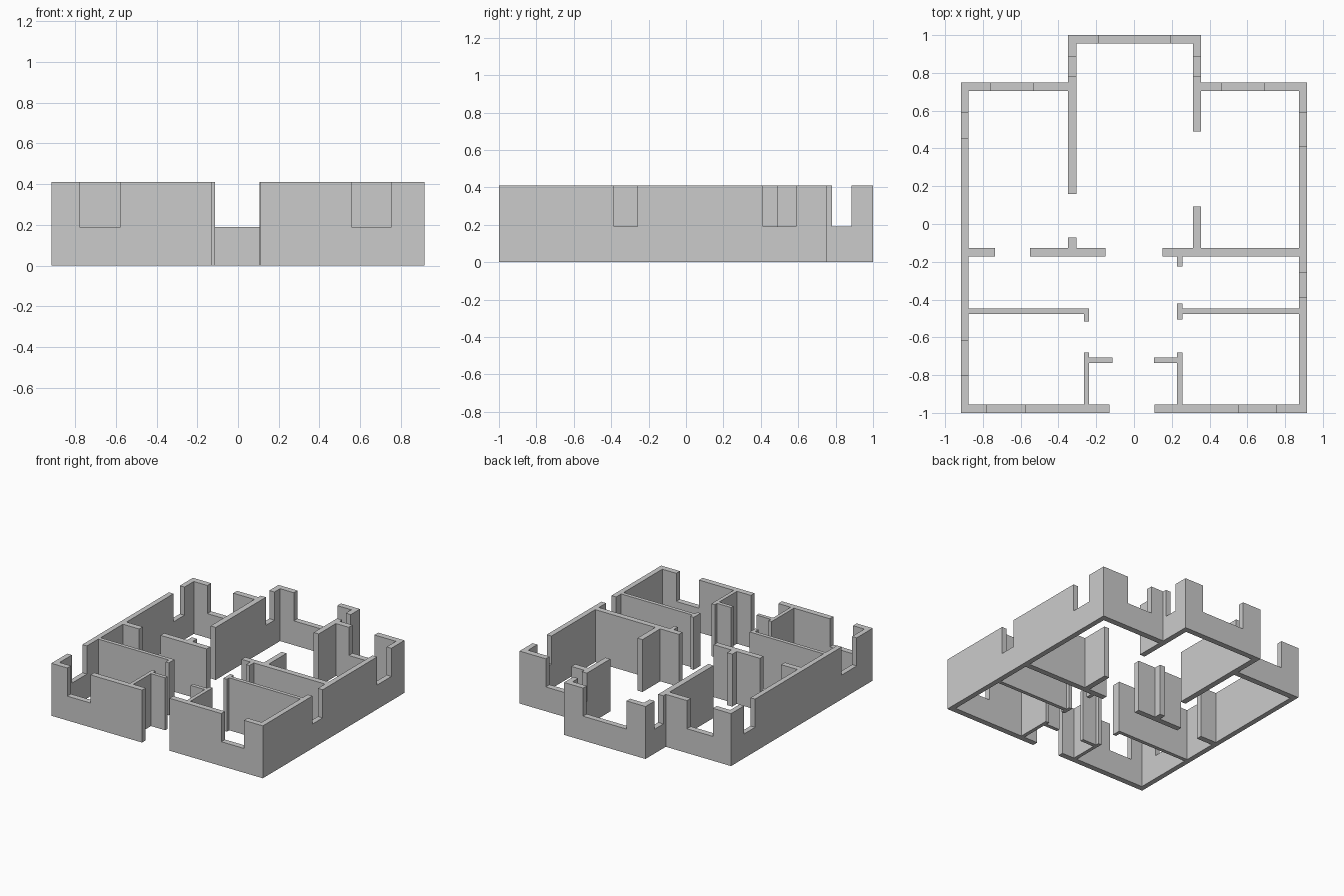
import bpy, bmesh

if "Cube" in bpy.data.objects:
    bpy.data.objects.remove(bpy.data.objects["Cube"])

H, SILL = 0.41, 0.19


def new_object(name, bm):
    bmesh.ops.recalc_face_normals(bm, faces=bm.faces)
    mesh = bpy.data.meshes.new(name)
    bm.to_mesh(mesh)
    bm.free()
    obj = bpy.data.objects.new(name, mesh)
    bpy.context.collection.objects.link(obj)
    return obj


def add_prism(bm, outline, z0, z1):
    face = bm.faces.new([bm.verts.new((x, y, z0)) for x, y in outline])
    ext = bmesh.ops.extrude_face_region(bm, geom=[face], use_keep_orig=True)
    verts = [g for g in ext["geom"] if isinstance(g, bmesh.types.BMVert)]
    bmesh.ops.translate(bm, verts=verts, vec=(0, 0, z1 - z0))


def rect(x0, x1, y0, y1):
    return [(x0, y0), (x1, y0), (x1, y1), (x0, y1)]


def wall(name, outline):
    bm = bmesh.new()
    add_prism(bm, outline, 0, H)
    return new_object(name, bm)


# Outer shell with the back bay and its inward spurs
shell = wall("outer_walls", [
    (-.13, -1), (-.915, -1), (-.915, .75), (-.35, .75), (-.35, 1), (.355, 1),
    (.355, .75), (.915, .75), (.915, -1), (.108, -1), (.108, -.955),
    (.874, -.955), (.874, .703), (.355, .703), (.355, .49), (.312, .49),
    (.312, .955), (-.305, .955), (-.305, .16), (-.35, .16), (-.35, .703),
    (-.875, .703), (-.875, -.955), (-.13, -.955)])

# Window openings, cut from the sill up through the wall top
windows = [
    (-.777, -.576, -1.03, -.93), (.556, .753, -1.03, -.93),    # front
    (-.757, -.534, .68, .78), (.466, .688, .68, .78),          # back
    (-.185, .19, .93, 1.03),                                   # bay back
    (-.38, -.28, .78, .886), (.29, .38, .78, .886),            # bay sides
    (-.94, -.85, .453, .588), (-.94, -.85, -.803, -.617),      # left
    (.85, .94, .413, .588), (.85, .94, -.386, -.26)]           # right
bm = bmesh.new()
for w in windows:
    add_prism(bm, rect(*w), SILL, H + 0.1)
cutter = new_object("window_cutter", bm)
cutter.hide_render = True
mod = shell.modifiers.new("windows", "BOOLEAN")
mod.operation, mod.solver, mod.object = "DIFFERENCE", "EXACT", cutter
bpy.context.view_layer.objects.active = shell
bpy.ops.object.modifier_apply(modifier=mod.name)
bpy.data.objects.remove(cutter)

# Thick middle cross wall, broken by doorways
wall("middle_wall_left", rect(-.875, -.735, -.172, -.127))
wall("middle_wall_centre", [
    (-.55, -.172), (-.151, -.172), (-.151, -.127), (-.305, -.127),
    (-.305, -.072), (-.35, -.072), (-.35, -.127), (-.55, -.127)])
wall("middle_wall_right", [
    (.151, -.172), (.228, -.172), (.228, -.225), (.257, -.225), (.257, -.172),
    (.874, -.172), (.874, -.127), (.355, -.127), (.355, .093), (.312, .093),
    (.312, -.127), (.151, -.127)])

# Thin room partitions
wall("partition_left", [
    (-.875, -.448), (-.237, -.448), (-.237, -.517), (-.265, -.517),
    (-.265, -.477), (-.875, -.477)])
wall("partition_right", [
    (.228, -.421), (.257, -.421), (.257, -.448), (.874, -.448),
    (.874, -.477), (.257, -.477), (.257, -.506), (.228, -.506)])

# Entrance lobby partitions on both sides of the front door
for name, outer, inner, tip in (("lobby_wall_left", -.265, -.237, -.114),
                                ("lobby_wall_right", .257, .228, .106)):
    wall(name, [
        (outer, -.955), (outer, -.681), (inner, -.681), (inner, -.708),
        (tip, -.708), (tip, -.737), (inner, -.737), (inner, -.955)])
